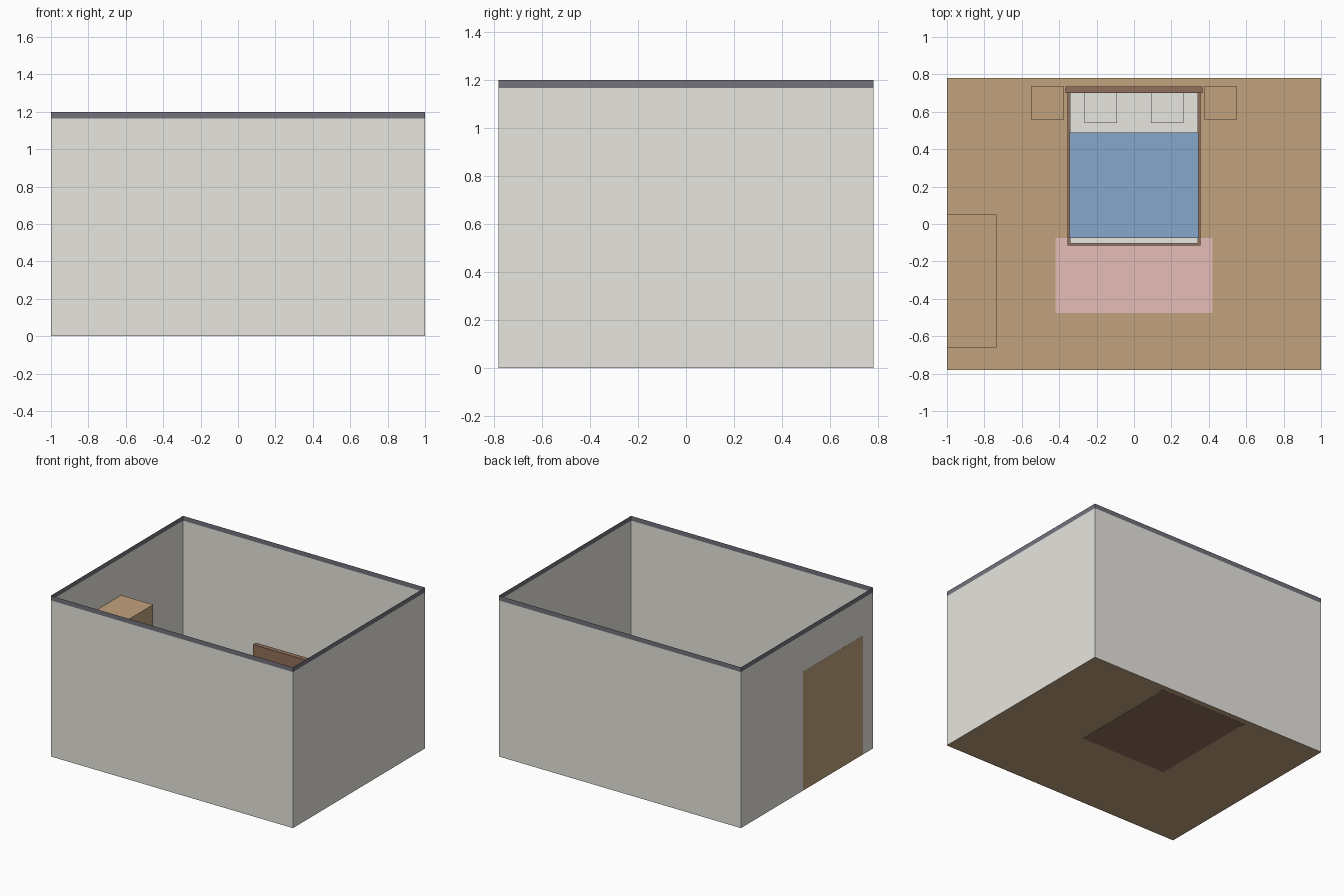
import bpy
import bmesh

if "Cube" in bpy.data.objects:
    bpy.data.objects.remove(bpy.data.objects["Cube"])


def material(name, rgb):
    m = bpy.data.materials.new(name)
    m.diffuse_color = (*rgb, 1)
    m.use_nodes = True
    m.node_tree.nodes["Principled BSDF"].inputs["Base Color"].default_value = m.diffuse_color
    return m


WALL = material("wall_cream", (0.83, 0.82, 0.765))
RIM = material("rim_charcoal", (0.175, 0.17, 0.2))
WOOD = material("light_wood", (0.54, 0.365, 0.212))
DARK = material("dark_wood", (0.28, 0.16, 0.102))
BLUE = material("blanket_blue", (0.237, 0.383, 0.585))
PINK = material("rug_pink", (0.795, 0.507, 0.472))
LINEN = material("linen_white", (0.83, 0.82, 0.765))


def finish(name, bm, mats):
    mesh = bpy.data.meshes.new(name)
    bm.to_mesh(mesh)
    bm.free()
    for m in mats:
        mesh.materials.append(m)
    obj = bpy.data.objects.new(name, mesh)
    bpy.context.collection.objects.link(obj)
    return obj


def box(name, x, y, z, mat):
    """Box given as (min, max) along each axis."""
    bm = bmesh.new()
    bmesh.ops.create_cube(bm, size=1)
    for v in bm.verts:
        for i, (lo, hi) in enumerate((x, y, z)):
            v.co[i] = hi if v.co[i] > 0 else lo
    return finish(name, bm, [mat])


W, D, H, BAND = 1.0, 0.78, 1.2, 1.165
CORNERS = [(-W, -D), (W, -D), (W, D), (-W, D)]

# Thin walls, with a dark band along the top
bm = bmesh.new()
rings = [[bm.verts.new((x, y, z)) for x, y in CORNERS] for z in (0, BAND, H)]
for low, high in zip(rings, rings[1:]):
    for i in range(4):
        j = (i + 1) % 4
        f = bm.faces.new((low[i], low[j], high[j], high[i]))
        f.material_index = int(f.calc_center_median().z > BAND)
finish("walls", bm, [WALL, RIM])

# Floor sheet
bm = bmesh.new()
bm.faces.new([bm.verts.new((x, y, 0.001)) for x, y in CORNERS])
finish("floor", bm, [WOOD])

# Rug at the foot of the bed
box("rug", (-0.42, 0.42), (-0.475, -0.075), (0.002, 0.009), PINK)

# Bed
box("bed_frame", (-0.356, 0.356), (-0.115, 0.70), (0, 0.135), DARK)
box("headboard", (-0.367, 0.367), (0.70, 0.735), (0, 0.44), DARK)
box("mattress", (-0.343, 0.343), (-0.104, 0.70), (0.135, 0.235), LINEN)
box("blanket", (-0.346, 0.346), (-0.075, 0.49), (0.15, 0.245), BLUE)

# Pillows and nightstands on both sides
for side, s in (("left", -1), ("right", 1)):
    box(f"pillow_{side}", sorted((s * 0.09, s * 0.265)), (0.54, 0.70), (0.235, 0.28), LINEN)
    box(f"nightstand_{side}", sorted((s * 0.373, s * 0.551)), (0.56, 0.735), (0.002, 0.222), WOOD)

# Wardrobe against the left wall, its back showing through the wall
box("wardrobe", (-1.001, -0.736), (-0.66, 0.05), (0.002, 0.887), WOOD)
